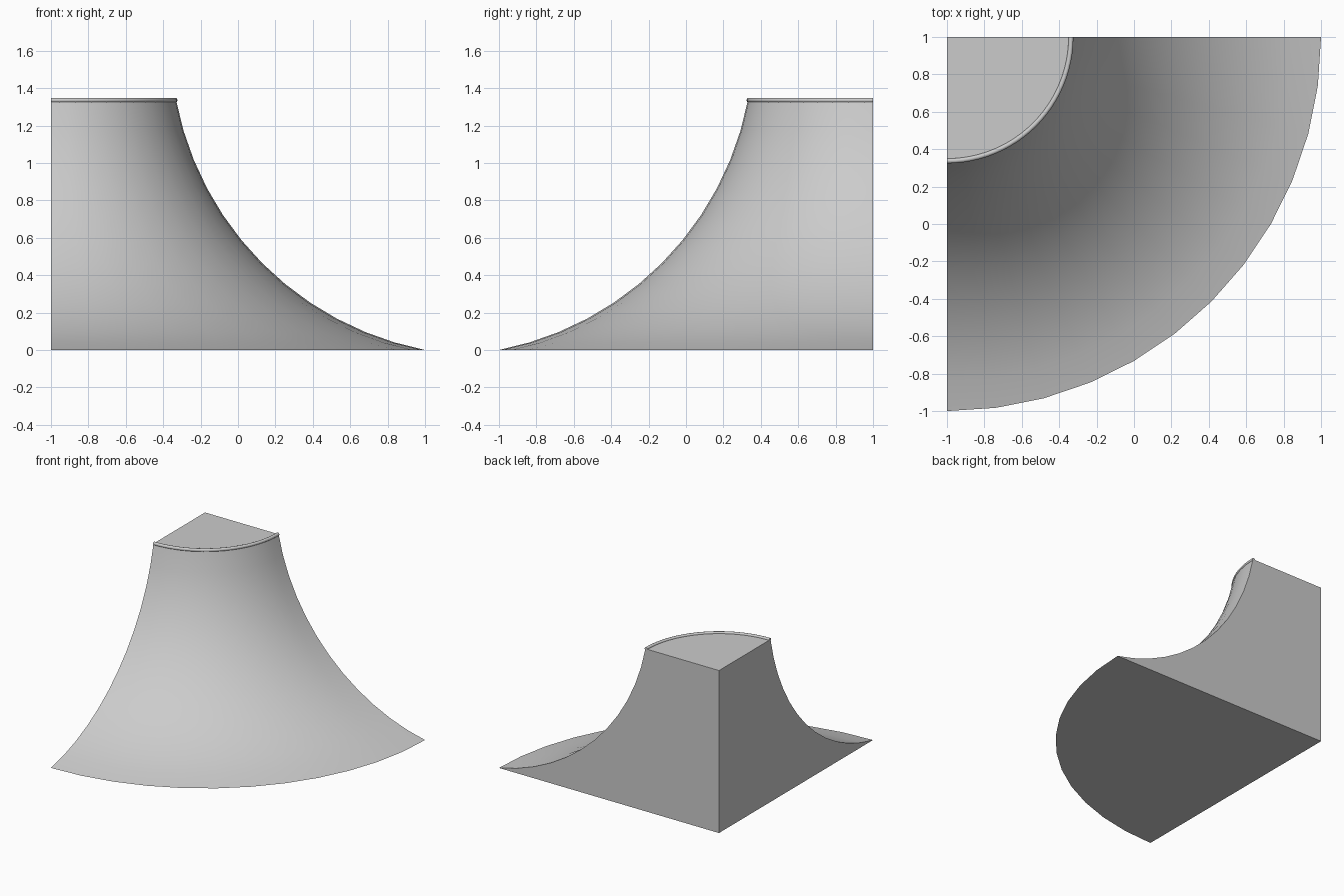
import bpy, bmesh, math

if "Cube" in bpy.data.objects:
    bpy.data.objects.remove(bpy.data.objects["Cube"])

SEG = 12                      # steps around the quarter turn
AX, AY = -1.0, 1.0            # vertical axis of the corner
TOP = 1.335

grey = bpy.data.materials.new("concrete_grey")
grey.diffuse_color = (0.6, 0.6, 0.6, 1)
grey.use_nodes = True
grey.node_tree.nodes["Principled BSDF"].inputs["Base Color"].default_value = grey.diffuse_color


def spot(r, z, i, n):
    a = math.pi / 2 * i / n
    return (AX + r * math.sin(a), AY - r * math.cos(a), z)


def finish(name, bm):
    bmesh.ops.remove_doubles(bm, verts=bm.verts, dist=1e-5)
    bmesh.ops.recalc_face_normals(bm, faces=bm.faces)
    me = bpy.data.meshes.new(name)
    bm.to_mesh(me)
    bm.free()
    ob = bpy.data.objects.new(name, me)
    bpy.context.collection.objects.link(ob)
    me.materials.append(grey)
    bpy.ops.object.select_all(action='DESELECT')
    ob.select_set(True)
    bpy.context.view_layer.objects.active = ob
    bpy.ops.object.shade_smooth_by_angle(angle=math.radians(35))
    return ob


def quarter_lathe(name, profile, n, closed):
    """Sweep an (r, z) profile through 90 degrees and cap both ends."""
    bm = bmesh.new()
    rings = [[bm.verts.new(spot(r, z, i, n)) for r, z in profile]
             for i in range(n + 1)]
    m = len(profile)
    for a, b in zip(rings, rings[1:]):
        for j in range(m if closed else m - 1):
            k = (j + 1) % m
            bm.faces.new((a[j], a[k], b[k], b[j]))
    if closed:
        bm.faces.new(rings[0])
        bm.faces.new(rings[-1])
    else:
        # flat platform, base and the two straight walls meeting at the axis
        low = bm.verts.new((AX, AY, 0))
        high = bm.verts.new((AX, AY, TOP))
        bm.faces.new([r[0] for r in rings] + [low])
        bm.faces.new([r[-1] for r in rings] + [high])
        for ring in (rings[0], rings[-1]):
            bm.faces.new(ring + [high, low])
    return finish(name, bm)


# curved ramp body: concave arc from the floor up to the platform
CX, CZ = 2.321, 1.651
R = math.hypot(CX - 2.0, CZ)
a0 = math.atan2(CX - 2.0, CZ)
a1 = math.acos((CZ - TOP) / R)
arc = []
for i in range(SEG + 1):
    a = a0 + (a1 - a0) * i / SEG
    arc.append((CX - R * math.sin(a), max(0.0, CZ - R * math.cos(a))))
quarter_lathe("ramp_body", arc, SEG, False)

# round coping rail along the platform lip
rail = [(0.663 + 0.013 * math.cos(t * math.pi / 6),
         TOP + 0.013 * math.sin(t * math.pi / 6)) for t in range(12)]
quarter_lathe("coping_rail", rail, 24, True)
